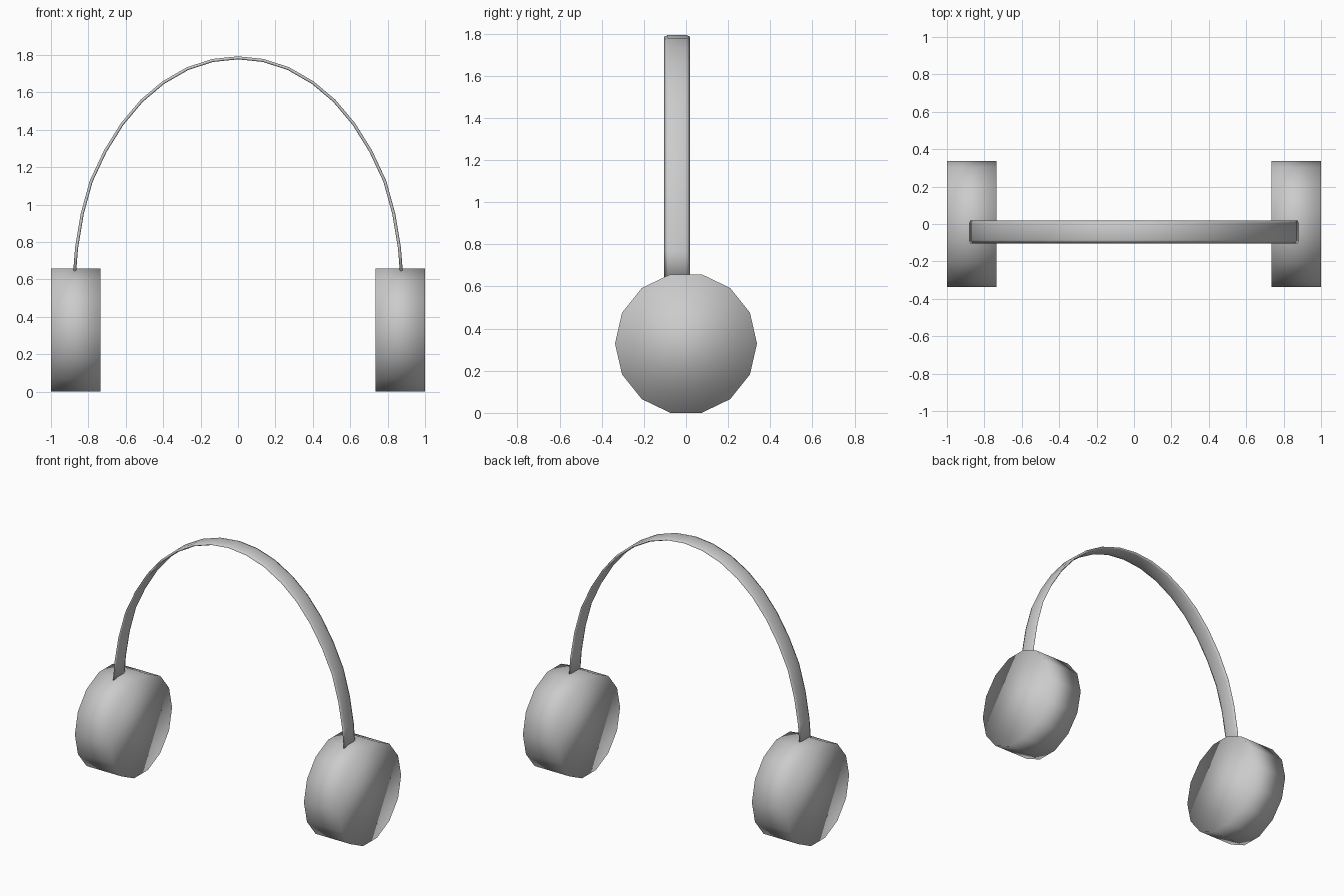
import bpy, bmesh, math

if "Cube" in bpy.data.objects:
    bpy.data.objects.remove(bpy.data.objects["Cube"])

grey = bpy.data.materials.new("light grey")
grey.diffuse_color = (0.6, 0.6, 0.6, 1)
grey.use_nodes = True
grey.node_tree.nodes["Principled BSDF"].inputs["Base Color"].default_value = grey.diffuse_color


def finish(bm, name):
    bmesh.ops.recalc_face_normals(bm, faces=bm.faces)
    for f in bm.faces:
        f.smooth = True
    me = bpy.data.meshes.new(name)
    bm.to_mesh(me)
    bm.free()
    me.materials.append(grey)
    bpy.context.collection.objects.link(bpy.data.objects.new(name, me))


def loft(rings, name):
    """Skin closed rings of points and cap both ends."""
    bm = bmesh.new()
    loops = [[bm.verts.new(p) for p in ring] for ring in rings]
    n = len(loops[0])
    for a, b in zip(loops, loops[1:]):
        for i in range(n):
            j = (i + 1) % n
            bm.faces.new((a[i], a[j], b[j], b[i]))
    bm.faces.new(loops[0])
    bm.faces.new(loops[-1])
    finish(bm, name)


# Ear cups: 14-sided drums lying along x
R, SIDES = 0.337, 14
for side, name in ((-1, "left_ear_cup"), (1, "right_ear_cup")):
    loft([[(side * x, R * math.cos(a), 0.329 + R * math.sin(a))
           for a in (math.tau * i / SIDES for i in range(SIDES))]
          for x in (0.735, 1.0)], name)

# Headband: thin strip with chamfered edges swept along a mirrored arch
half = [(0.873, 0.645), (0.863, 0.77), (0.833, 0.95), (0.785, 1.125),
        (0.71, 1.285), (0.62, 1.43), (0.515, 1.555), (0.40, 1.652),
        (0.27, 1.727), (0.135, 1.771)]
path = [(-x, z) for x, z in half] + [(0, 1.785)] + half[::-1]
section = [(-0.104, 0), (-0.087, 0.008), (0.003, 0.008),
           (0.02, 0), (0.003, -0.008), (-0.087, -0.008)]
rings = []
for i, (x, z) in enumerate(path):
    x0, z0 = path[max(i - 1, 0)]
    x1, z1 = path[min(i + 1, len(path) - 1)]
    d = math.hypot(x1 - x0, z1 - z0)
    nx, nz = -(z1 - z0) / d, (x1 - x0) / d
    rings.append([(x + nx * t, y, z + nz * t) for y, t in section])
loft(rings, "headband")
